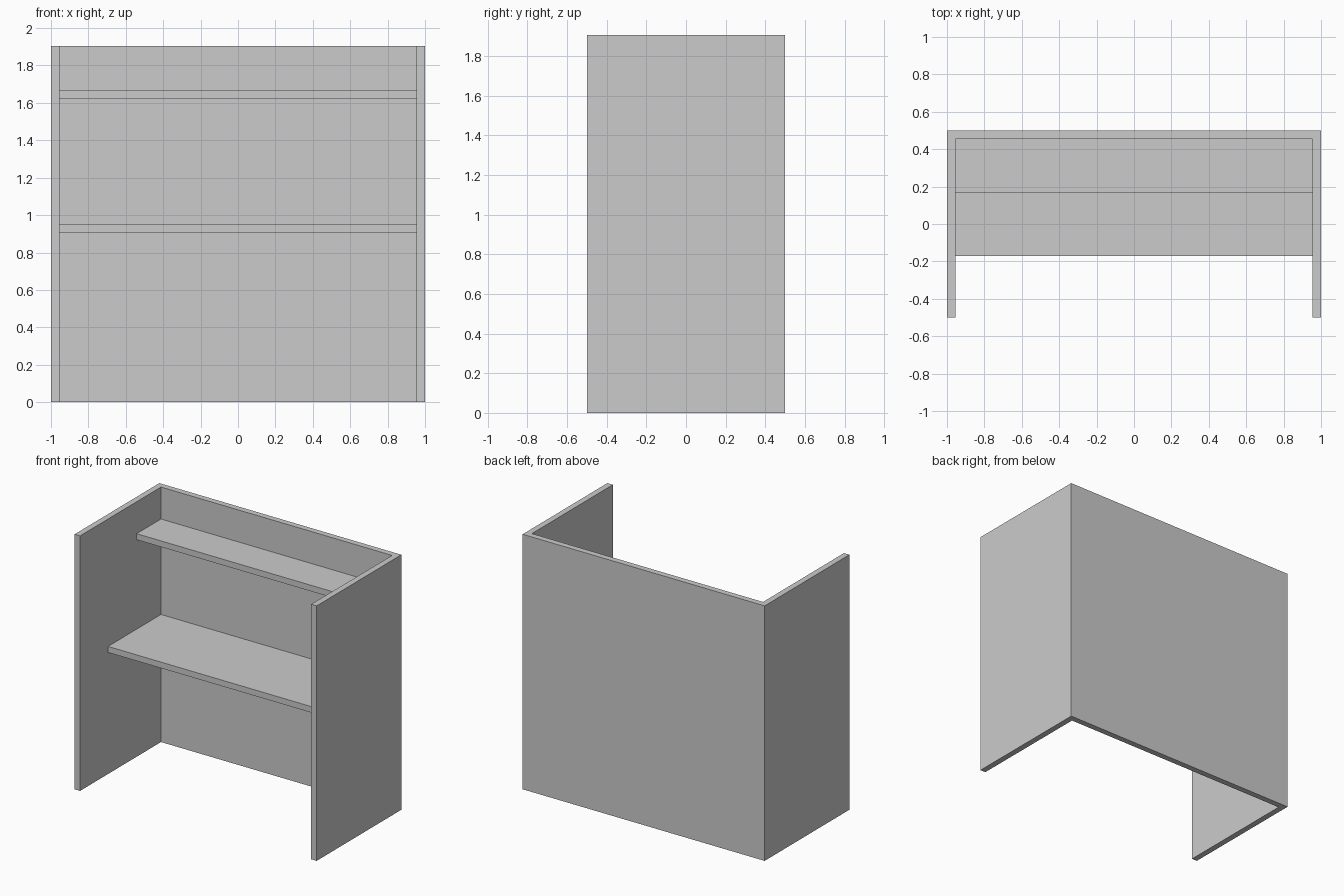
import bpy, bmesh

if "Cube" in bpy.data.objects:
    bpy.data.objects.remove(bpy.data.objects["Cube"])

W, D, H, T = 1.0, 0.5, 1.905, 0.045   # half width, half depth, height, board thickness


def extrude_profile(name, points, z0, z1):
    bm = bmesh.new()
    face = bm.faces.new([bm.verts.new((x, y, z0)) for x, y in points])
    top = bmesh.ops.extrude_face_region(bm, geom=[face])["geom"]
    bmesh.ops.translate(bm, vec=(0, 0, z1 - z0),
                        verts=[v for v in top if isinstance(v, bmesh.types.BMVert)])
    bmesh.ops.recalc_face_normals(bm, faces=bm.faces)
    mesh = bpy.data.meshes.new(name)
    bm.to_mesh(mesh)
    bm.free()
    obj = bpy.data.objects.new(name, mesh)
    bpy.context.collection.objects.link(obj)
    return obj


# U-shaped surround: two sides and a back in one piece
i = W - T
extrude_profile("surround_panels",
                [(-W, -D), (-i, -D), (-i, D - T), (i, D - T),
                 (i, -D), (W, -D), (W, D), (-W, D)], 0, H)

# Desk top and the shallower shelf above it
for name, front, top in (("desk_top", -0.17, 0.953), ("upper_shelf", 0.168, 1.666)):
    extrude_profile(name, [(-i, front), (i, front), (i, D - T), (-i, D - T)], top - T, top)
